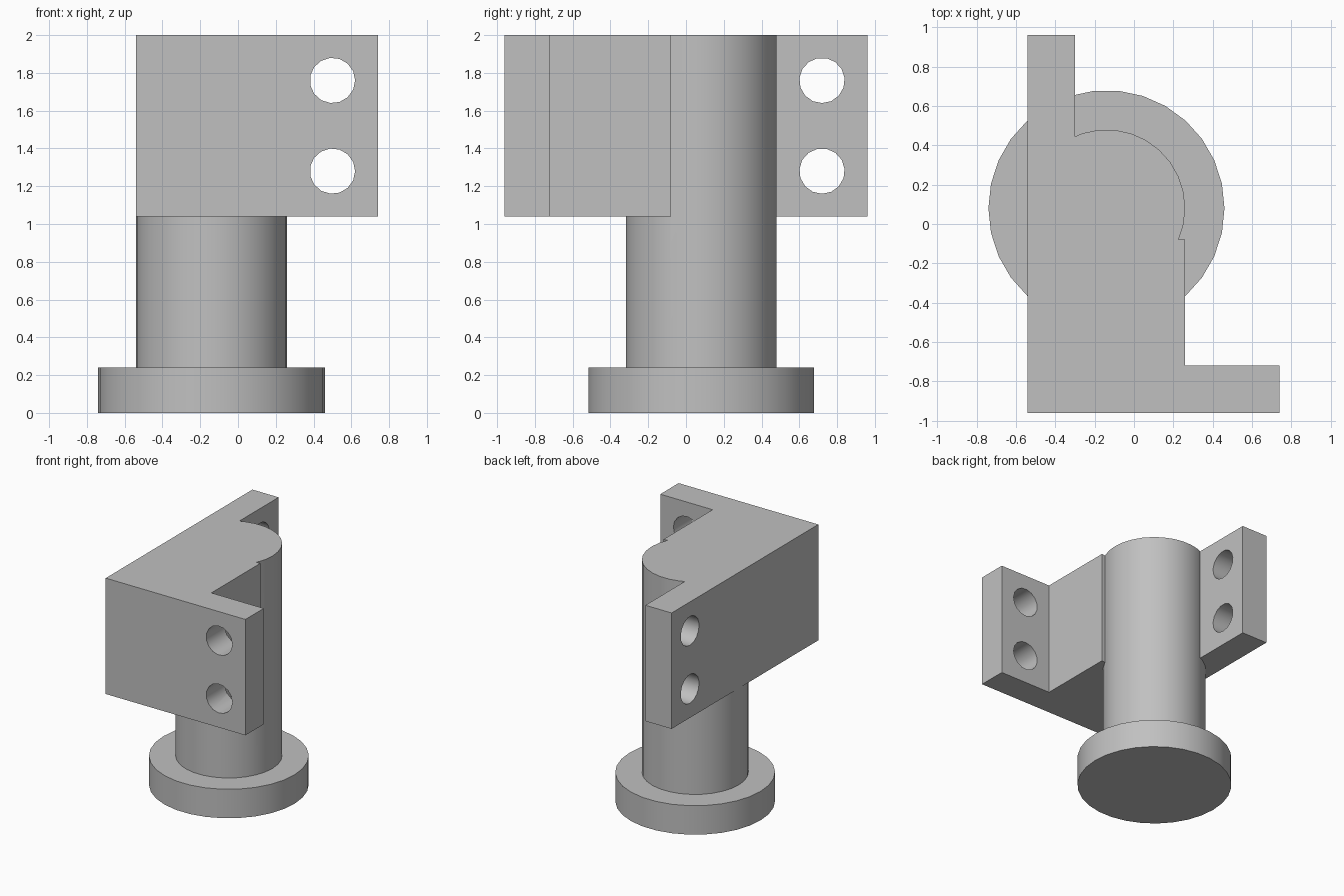
import bpy, bmesh, math
from mathutils import Matrix

if "Cube" in bpy.data.objects:
    bpy.data.objects.remove(bpy.data.objects["Cube"], do_unlink=True)

grey = bpy.data.materials.new("plain grey")
grey.use_nodes = True
colour = (0.53, 0.53, 0.53, 1)
grey.diffuse_color = colour
grey.node_tree.nodes["Principled BSDF"].inputs["Base Color"].default_value = colour

AXIS_X, AXIS_Y = -0.14, 0.08
BRACKET_Z, TOP_Z, FLANGE_Z = 1.04, 2.0, 0.24


def prism(name, points, z0, z1):
    """Extrude a counter-clockwise outline from z0 up to z1."""
    bm = bmesh.new()
    face = bm.faces.new([bm.verts.new((x, y, z0)) for x, y in points])
    top = bmesh.ops.extrude_face_region(bm, geom=[face])["geom"]
    bmesh.ops.translate(bm, vec=(0, 0, z1 - z0),
                        verts=[v for v in top if isinstance(v, bmesh.types.BMVert)])
    bmesh.ops.recalc_face_normals(bm, faces=bm.faces)
    mesh = bpy.data.meshes.new(name)
    bm.to_mesh(mesh)
    bm.free()
    mesh.materials.append(grey)
    obj = bpy.data.objects.new(name, mesh)
    bpy.context.collection.objects.link(obj)
    return obj


def circle(cx, cy, r, n):
    return [(cx + r * math.cos(math.tau * i / n), cy + r * math.sin(math.tau * i / n))
            for i in range(n)]


def select_only(obj):
    bpy.ops.object.select_all(action='DESELECT')
    obj.select_set(True)
    bpy.context.view_layer.objects.active = obj


def combine(target, other, operation):
    """Apply a boolean and discard the second shape."""
    mod = target.modifiers.new("combine", 'BOOLEAN')
    mod.operation, mod.object, mod.solver = operation, other, 'EXACT'
    select_only(target)
    bpy.ops.object.modifier_apply(modifier=mod.name)
    bpy.data.objects.remove(other, do_unlink=True)


# Round foot
flange = prism("base_flange", circle(AXIS_X, AXIS_Y, 0.6, 30), 0, FLANGE_Z)

# Column joined to the bracket block with its two mounting ears
body = prism("column_and_bracket", circle(AXIS_X, AXIS_Y, 0.4, 30), FLANGE_Z, TOP_Z)
outline = [(-0.54, -0.96), (0.74, -0.96), (0.74, -0.72), (0.26, -0.72),
           (0.26, -0.08), (-0.3, -0.08), (-0.3, 0.96), (-0.54, 0.96)]
combine(body, prism("bracket", outline, BRACKET_Z, TOP_Z), 'UNION')

# Bolt holes through the front ear and the back ear
for z in (1.28, 1.76):
    for axis, centre in (('X', (0.5, -0.84, z)), ('Y', (-0.42, 0.72, z))):
        cutter = prism("hole_cutter", circle(0, 0, 0.12, 15), -0.2, 0.2)
        cutter.hide_render = True
        cutter.data.transform(Matrix.Translation(centre) @ Matrix.Rotation(math.pi / 2, 4, axis))
        combine(body, cutter, 'DIFFERENCE')

for obj in (flange, body):
    select_only(obj)
    bpy.ops.object.shade_smooth_by_angle(angle=math.radians(30))
